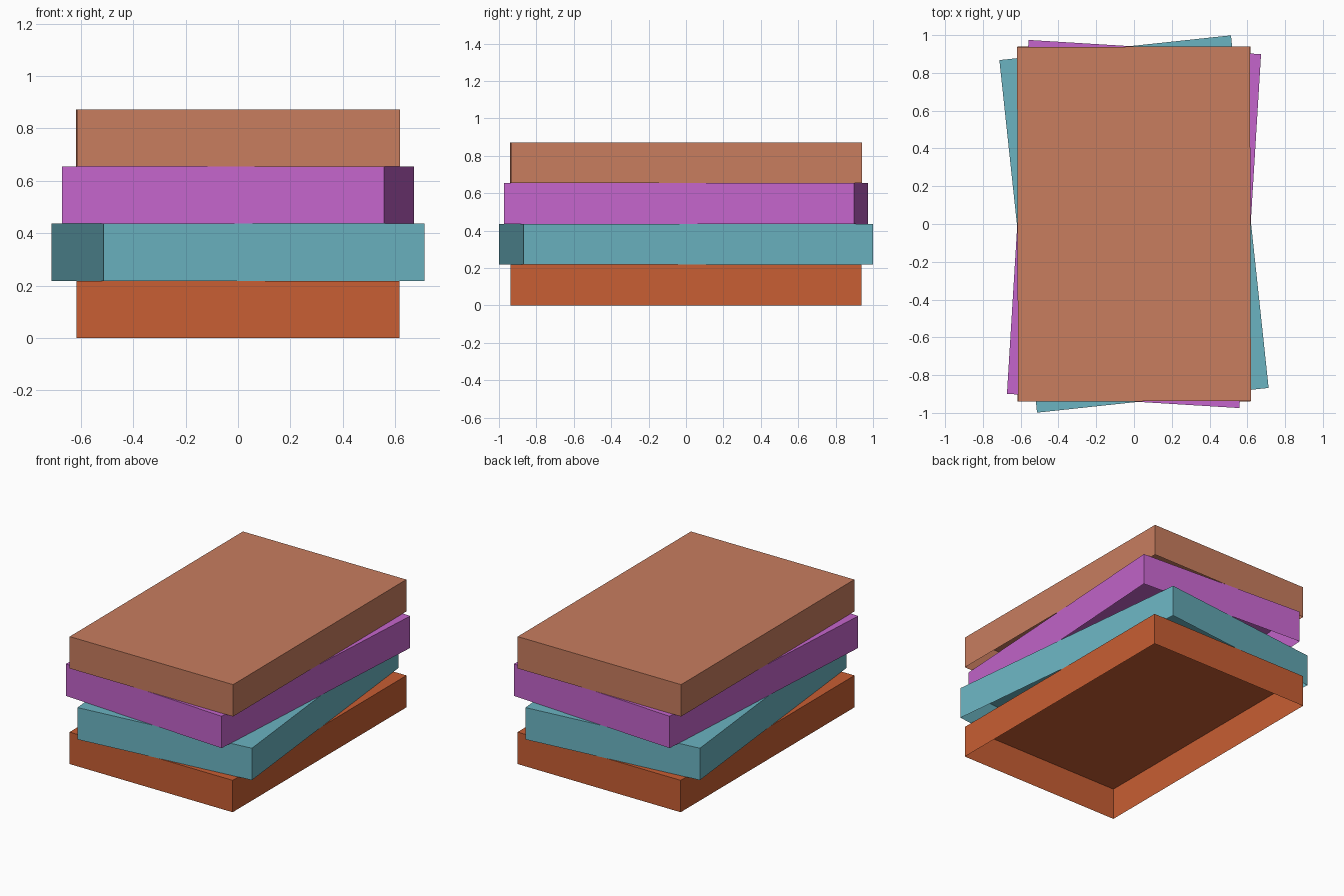
import bpy
import bmesh
from math import radians
from mathutils import Matrix

cube = bpy.data.objects.get("Cube")
if cube:
    bpy.data.objects.remove(cube, do_unlink=True)

WIDTH, DEPTH, HEIGHT = 1.233, 1.877, 0.218


def linear(c):
    c /= 255
    return c / 12.92 if c <= 0.04045 else ((c + 0.055) / 1.055) ** 2.4


def material(name, rgb):
    mat = bpy.data.materials.new(name)
    mat.use_nodes = True
    color = (*map(linear, rgb), 1)
    mat.diffuse_color = color
    bsdf = next(n for n in mat.node_tree.nodes if n.type == "BSDF_PRINCIPLED")
    bsdf.inputs["Base Color"].default_value = color
    return mat


def open_box(name, level, angle, mat):
    """Thin-walled box with no bottom, turned about z."""
    bm = bmesh.new()
    bmesh.ops.create_cube(bm, size=1)
    bm.normal_update()
    bottom = [f for f in bm.faces if f.normal.z < -0.5]
    bmesh.ops.delete(bm, geom=bottom, context="FACES_ONLY")
    bm.transform(Matrix.Diagonal((WIDTH, DEPTH, HEIGHT, 1)))
    mesh = bpy.data.meshes.new(name)
    bm.to_mesh(mesh)
    bm.free()
    mesh.materials.append(mat)
    obj = bpy.data.objects.new(name, mesh)
    obj.location.z = HEIGHT * (level + 0.5)
    obj.rotation_euler.z = radians(angle)
    bpy.context.collection.objects.link(obj)


# Stacked boxes from bottom to top: name, turn in degrees, colour
stack = [
    ("bottom_box", 0, "burnt orange", (200, 94, 51)),
    ("lower_middle_box", 6.1, "teal", (107, 179, 193)),
    ("upper_middle_box", -3.5, "orchid", (197, 101, 204)),
    ("top_box", 0.15, "terracotta", (200, 125, 95)),
]
for level, (name, angle, color_name, rgb) in enumerate(stack):
    open_box(name, level, angle, material(color_name, rgb))
